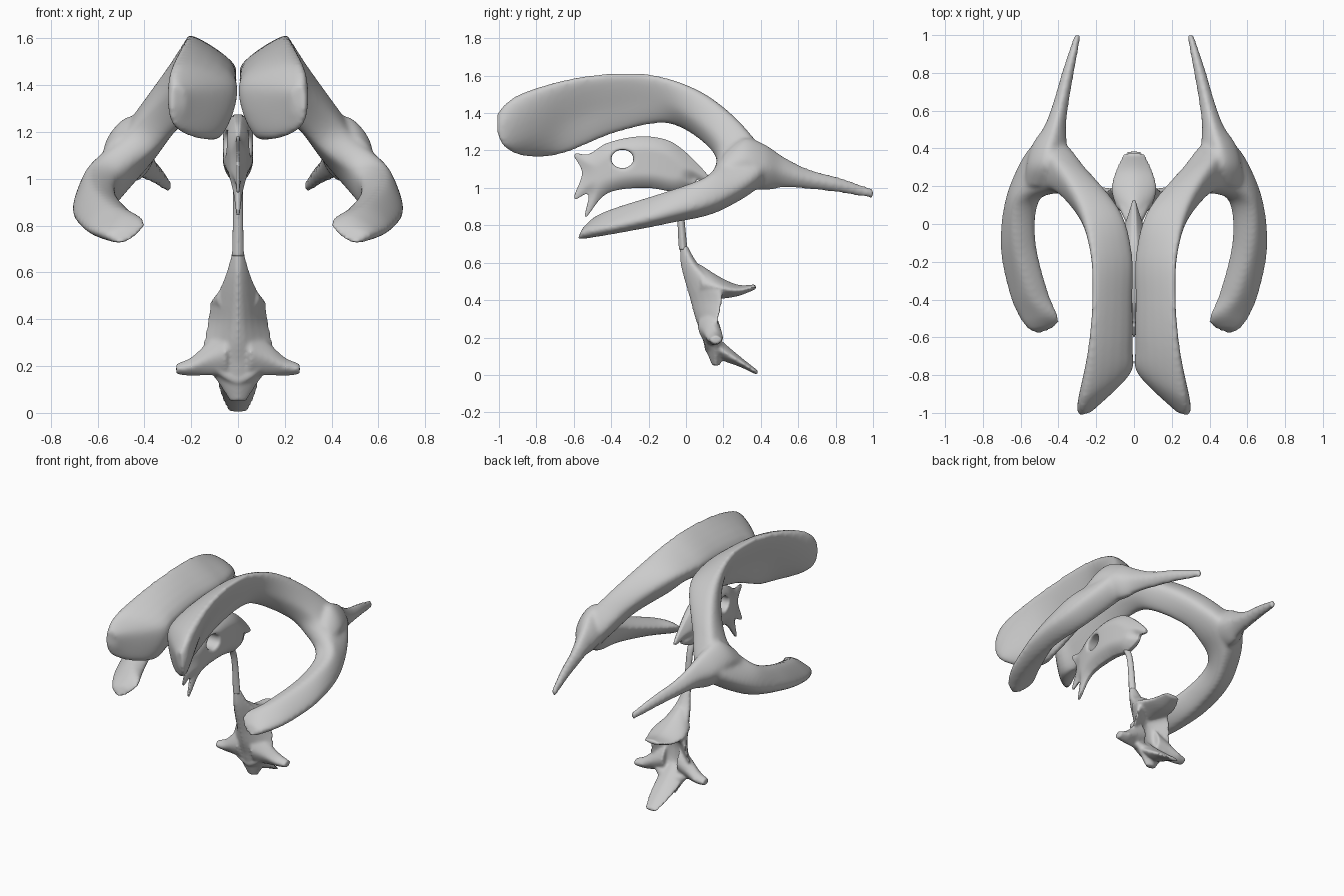
import bpy, bmesh, math
from mathutils import Vector
from mathutils.kdtree import KDTree

cube = bpy.data.objects.get("Cube")
if cube:
    bpy.data.objects.remove(cube, do_unlink=True)

grey = bpy.data.materials.new("plain_grey")
grey.use_nodes = True
grey.diffuse_color = (0.6, 0.6, 0.6, 1)
grey.node_tree.nodes["Principled BSDF"].inputs["Base Color"].default_value = grey.diffuse_color


def spline(points, steps, closed):
    """Smooth curve passing through every point."""
    count = len(points)
    result = []
    for i in range(count if closed else count - 1):
        def at(k):
            return points[k % count] if closed else points[max(0, min(count - 1, k))]
        a, b, c, d = at(i - 1), at(i), at(i + 1), at(i + 2)
        for s in range(steps):
            t = s / steps
            result.append(b + (c - a) * t / 2
                          + (a * 2 - b * 5 + c * 4 - d) * t * t / 2
                          + (b * 3 - a - c * 3 + d) * t ** 3 / 2)
    if not closed:
        result.append(points[-1].copy())
    return result


def loft(bm, rings, side=1):
    """Closed skin over rings of four points."""
    columns = [spline([Vector(r[k]) for r in rings], 8, False) for k in range(4)]
    rows = []
    for ring in zip(*columns):
        loop = spline(list(ring), 6, True)
        rows.append([bm.verts.new((p.x * side, p.y, p.z)) for p in loop])
    n = len(rows[0])
    for low, high in zip(rows, rows[1:]):
        for i in range(n):
            j = (i + 1) % n
            bm.faces.new((low[i], low[j], high[j], high[i]))
    bm.faces.new(rows[0])
    bm.faces.new(rows[-1])


def tube(bm, stations, u_axis, v_axis, side=1):
    """Loft with oval rings: each station is x, y, z, u radius, v radius."""
    rings = []
    for x, y, z, ru, rv in stations:
        c, u, v = Vector((x, y, z)), Vector(u_axis) * ru, Vector(v_axis) * rv
        rings.append((c + u, c + v, c - u, c - v))
    loft(bm, rings, side)


def fuse(obj, voxel, rounds):
    """Melt overlapping pieces into one smooth skin."""
    remesh = obj.modifiers.new("fuse", 'REMESH')
    remesh.mode = 'VOXEL'
    remesh.voxel_size = voxel
    smooth = obj.modifiers.new("soften", 'SMOOTH')
    smooth.factor = 0.5
    smooth.iterations = rounds
    bpy.context.view_layer.update()
    graph = bpy.context.evaluated_depsgraph_get()
    mesh = bpy.data.meshes.new_from_object(obj.evaluated_get(graph))
    obj.modifiers.clear()
    obj.data = mesh
    mesh.materials.clear()
    mesh.materials.append(grey)
    for face in mesh.polygons:
        face.use_smooth = True
        face.material_index = 0


def make(name, bm):
    bmesh.ops.recalc_face_normals(bm, faces=bm.faces[:])
    mesh = bpy.data.meshes.new(name)
    bm.to_mesh(mesh)
    bm.free()
    obj = bpy.data.objects.new(name, mesh)
    bpy.context.collection.objects.link(obj)
    return obj


X, Y, Z = (1, 0, 0), (0, 1, 0), (0, 0, 1)

# Front horn: broad wedge that arches back and outward
front_horn = [
    ((.275, -1.01, 1.4), (.23, -1, 1.37), (.23, -.98, 1.27), (.28, -1.015, 1.31)),
    ((.27, -.91, 1.49), (.03, -.8, 1.4), (.09, -.82, 1.18), (.275, -.95, 1.23)),
    ((.235, -.65, 1.575), (.01, -.65, 1.44), (.1, -.65, 1.185), (.18, -.65, 1.35)),
    ((.215, -.4, 1.612), (.01, -.4, 1.47), (.1, -.4, 1.285), (.17, -.4, 1.43)),
    ((.22, -.15, 1.6), (.012, -.15, 1.47), (.12, -.15, 1.345), (.2, -.15, 1.46)),
    ((.28, .1, 1.5), (.08, .08, 1.44), (.14, 0, 1.31), (.28, .02, 1.38)),
    ((.41, .32, 1.31), (.25, .29, 1.27), (.28, .14, 1.2), (.41, .17, 1.26)),
]
# Lower horn: flattened band that curls down and forward
lower_horn = [
    ((.54, .41, 1.12), (.39, .42, 1.06), (.38, .18, 1.1), (.5, .2, 1.17)),
    ((.66, .19, .94), (.53, .18, .88), (.51, .11, 1.02), (.63, .12, 1.06)),
    ((.708, -.1, .86), (.59, -.1, .81), (.52, -.1, .93), (.63, -.1, .98)),
    ((.66, -.37, .8), (.57, -.38, .755), (.45, -.37, .84), (.555, -.36, .9)),
    ((.59, -.52, .775), (.5, -.56, .725), (.395, -.505, .81), (.49, -.48, .85)),
    ((.54, -.565, .765), (.49, -.58, .725), (.43, -.555, .765), (.48, -.55, .79)),
]
# Rear horn: spike flaring into the junction
rear_horn = [
    (.5, .2, 1.09, .08, .09),
    (.465, .31, 1.135, .105, .13),
    (.447, .42, 1.11, .092, .125),
    (.417, .52, 1.085, .058, .085),
    (.385, .65, 1.048, .042, .056),
    (.345, .82, 1.015, .032, .042),
    (.297, 1.005, .967, .018, .027),
]
for name, side in (("left_horns", 1), ("right_horns", -1)):
    bm = bmesh.new()
    loft(bm, front_horn + lower_horn, side)
    tube(bm, rear_horn, X, Z, side)
    fuse(make(name, bm), 0.012, 10)

# Middle chamber: thin pierced plate with pointed recesses
outline = [(-.6, 1.18), (-.52, 1.18), (-.42, 1.24), (-.25, 1.275), (-.1, 1.255),
           (.01, 1.18), (.13, 1.045), (.04, 1.05), (.05, 1.02), (-.05, .98),
           (-.2, 1), (-.36, .99), (-.45, .95), (-.54, .84), (-.52, .97),
           (-.6, .94), (-.555, 1.08)]
rim = spline([Vector((y, z, 0)) for y, z in outline], 12, True)
hole = [Vector((-.34 + .06 * math.cos(a), 1.155 + .05 * math.sin(a), 0))
        for a in (math.tau * i / 24 for i in range(24))]
curve = bpy.data.curves.new("middle_profile", 'CURVE')
curve.dimensions = '2D'
curve.fill_mode = 'BOTH'
curve.extrude = 0.05
for loop in (rim, hole):
    path = curve.splines.new('POLY')
    path.points.add(len(loop) - 1)
    for point, p in zip(path.points, loop):
        point.co = (p.x, p.y, 0, 1)
    path.use_cyclic_u = True
profile = bpy.data.objects.new("middle_profile", curve)
bpy.context.collection.objects.link(profile)
bpy.context.view_layer.update()
flat = bpy.data.meshes.new_from_object(
    profile.evaluated_get(bpy.context.evaluated_depsgraph_get()))
bpy.data.objects.remove(profile, do_unlink=True)
bm = bmesh.new()
bm.from_mesh(flat)
bmesh.ops.remove_doubles(bm, verts=bm.verts[:], dist=0.0001)
for v in bm.verts:
    v.co = (v.co.z, v.co.x, v.co.y)
chamber = make("middle_chamber", bm)
fuse(chamber, 0.009, 3)
# Thin the plate toward its rim and both ends
tree = KDTree(len(rim))
for i, p in enumerate(rim):
    tree.insert(p, i)
tree.balance()
for v in chamber.data.vertices:
    t = min(1, tree.find((v.co.y, v.co.z, 0))[2] / 0.08)
    width = max(0.018, 0.065 * (1 - ((v.co.y + 0.2) / 0.42) ** 2))
    v.co.x *= width / 0.05 * (0.25 + 0.75 * t * (2 - t))
polish = chamber.modifiers.new("polish", 'SMOOTH')
polish.iterations = 6

# Narrow canal between the two chambers
bm = bmesh.new()
tube(bm, [(0, -.09, 1.02, .025, .025), (0, -.05, .95, .023, .022),
          (0, -.03, .85, .023, .02), (0, -.015, .67, .026, .024)], X, Y)
fuse(make("canal", bm), 0.006, 2)

# Lower chamber: keeled shell hollowed behind
# each row is height, front, half width, side depth, back
body = [(.69, -.035, .025, -.01, .01), (.6, -.03, .05, .03, .06),
        (.53, -.015, .078, .09, .14), (.46, .005, .115, .17, .2),
        (.39, .025, .13, .19, .13), (.3, .05, .15, .175, .12),
        (.22, .08, .165, .16, .14), (.15, .1, .1, .16, .21),
        (.05, .14, .035, .16, .18)]
bm = bmesh.new()
loft(bm, [((0, f, z), (w, s, z), (0, b, z), (-w, s, z)) for z, f, w, s, b in body])
# Roof peak and tail tongue
tube(bm, [(0, .08, .49, .09, .1), (0, .18, .465, .12, .06),
          (0, .28, .452, .1, .03), (0, .375, .472, .055, .013)], X, Z)
tube(bm, [(0, .1, .2, .1, .07), (0, .2, .125, .085, .05),
          (0, .29, .07, .072, .028), (0, .385, .01, .042, .013)], X, Z)
# Side recesses
for side in (1, -1):
    tube(bm, [(.05, .12, .26, .06, .1), (.13, .14, .23, .05, .07),
              (.2, .155, .198, .045, .04), (.264, .16, .187, .032, .023)], Y, Z, side)
fuse(make("lower_chamber", bm), 0.009, 5)
